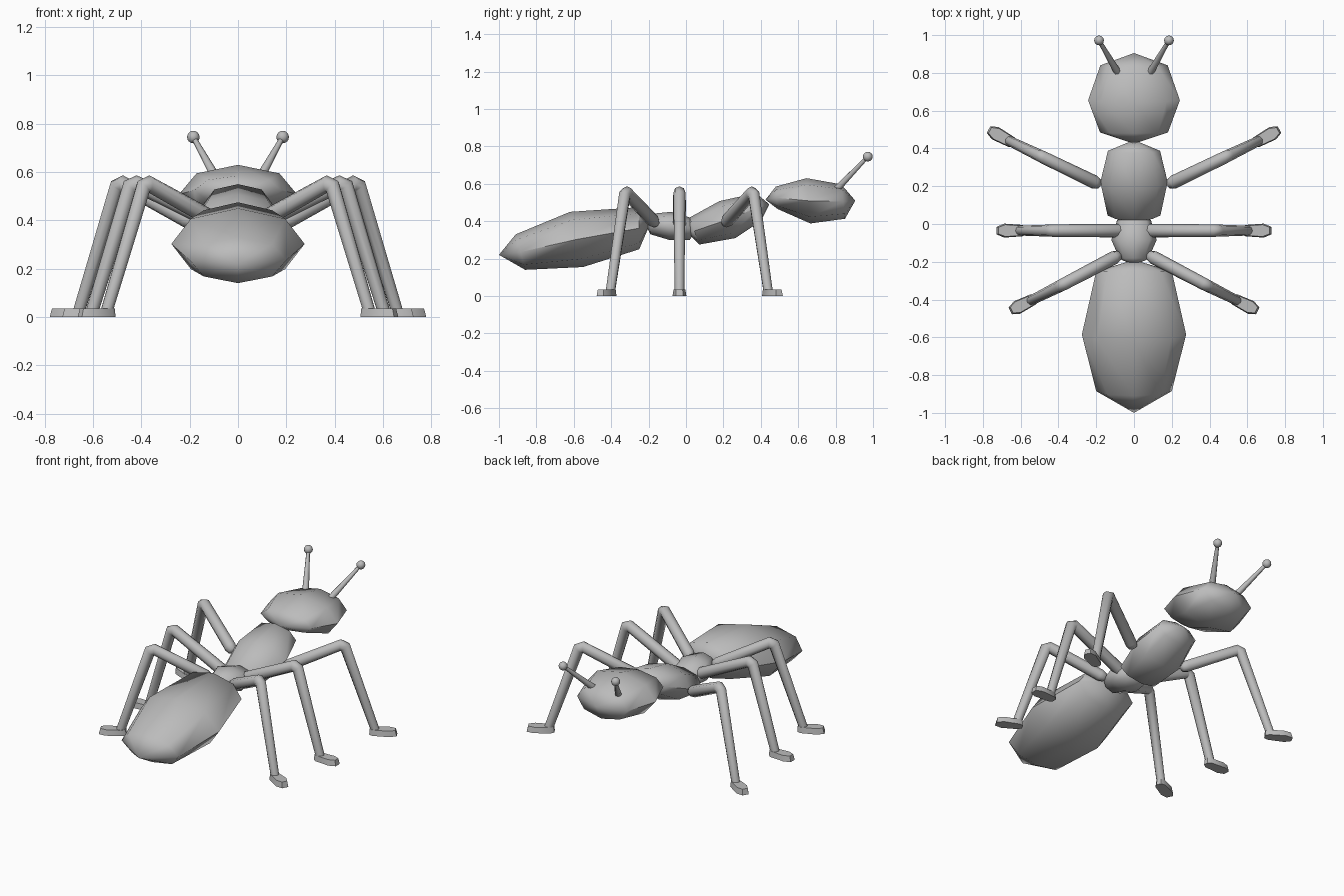
import bpy, bmesh, math
from mathutils import Vector

if "Cube" in bpy.data.objects:
    bpy.data.objects.remove(bpy.data.objects["Cube"])

grey = bpy.data.materials.new("grey")
grey.diffuse_color = (0.5, 0.5, 0.5, 1)
grey.use_nodes = True
grey.node_tree.nodes["Principled BSDF"].inputs["Base Color"].default_value = grey.diffuse_color
SIDES = 8


def finish(name, bm, angle=60, mirror=False):
    bmesh.ops.recalc_face_normals(bm, faces=bm.faces)
    me = bpy.data.meshes.new(name)
    bm.to_mesh(me)
    bm.free()
    me.materials.append(grey)
    ob = bpy.data.objects.new(name, me)
    bpy.context.collection.objects.link(ob)
    if mirror:
        ob.modifiers.new("Mirror", 'MIRROR')
    bpy.ops.object.select_all(action='DESELECT')
    ob.select_set(True)
    bpy.context.view_layer.objects.active = ob
    bpy.ops.object.shade_smooth_by_angle(angle=math.radians(angle))
    return ob


def loft(bm, rings, start=None, end=None):
    """Skin rings of (centre, side axis, up axis); the ends close to a tip or a flat cap."""
    loops = []
    for c, u, v in rings:
        loops.append([bm.verts.new(c + u * math.cos(a) + v * math.sin(a))
                      for a in (2 * math.pi * i / SIDES for i in range(SIDES))])
    for p, q in zip(loops, loops[1:]):
        for i in range(SIDES):
            j = (i + 1) % SIDES
            bm.faces.new((p[i], p[j], q[j], q[i]))
    for loop, tip in ((loops[0], start), (loops[-1], end)):
        if tip is None:
            bm.faces.new(loop)
        else:
            t = bm.verts.new(tip)
            for i in range(SIDES):
                bm.faces.new((loop[i], loop[(i + 1) % SIDES], t))


def body(name, start, rings, end):
    """Body segment; ring = (top y, top z, bottom y, bottom z, half width)."""
    bm = bmesh.new()
    rr = []
    for ty, tz, by, bz, w in rings:
        t, b = Vector((0, ty, tz)), Vector((0, by, bz))
        rr.append(((t + b) / 2, Vector((w, 0, 0)), (t - b) / 2))
    loft(bm, rr, Vector((0, *start)), Vector((0, *end)))
    finish(name, bm)


def tube(bm, pts, radii, tip=0.0):
    """Mitred tube along a path lying in one upright plane."""
    d = pts[-1] - pts[0]
    side = Vector((d.y, -d.x, 0)).normalized()
    rings = []
    for i, p in enumerate(pts):
        a = (p - pts[i - 1]).normalized() if i else (pts[1] - p).normalized()
        b = (pts[i + 1] - p).normalized() if i < len(pts) - 1 else a
        t = (a + b).normalized()
        rings.append((p, side * radii[i], side.cross(t) * radii[i] / t.dot(a)))
    start = pts[0] - (pts[1] - pts[0]).normalized() * tip if tip else None
    loft(bm, rings, start)


# body segments
body("abdomen", (-1.0, 0.22),
     [(-0.91, 0.33, -0.86, 0.14, 0.2), (-0.62, 0.45, -0.55, 0.155, 0.276),
      (-0.25, 0.475, -0.25, 0.25, 0.2)], (-0.19, 0.39))
body("waist", (-0.22, 0.39),
     [(-0.18, 0.44, -0.19, 0.33, 0.075), (-0.08, 0.45, -0.09, 0.30, 0.12),
      (0.02, 0.42, 0.02, 0.30, 0.09)], (0.06, 0.36))
body("thorax", (0.0, 0.345),
     [(0.02, 0.42, 0.07, 0.275, 0.14), (0.18, 0.508, 0.265, 0.31, 0.178),
      (0.375, 0.55, 0.40, 0.40, 0.138)], (0.445, 0.49))
body("head", (0.425, 0.515),
     [(0.48, 0.585, 0.49, 0.465, 0.18), (0.645, 0.63, 0.665, 0.388, 0.243),
      (0.83, 0.597, 0.85, 0.413, 0.178)], (0.905, 0.51))

# antennae with round ends
bm = bmesh.new()
knob = Vector((0.185, 0.972, 0.745))
tube(bm, [Vector((0.085, 0.80, 0.565)), knob], [0.02, 0.01])
res = bmesh.ops.create_uvsphere(bm, u_segments=12, v_segments=8, radius=0.026)
bmesh.ops.translate(bm, verts=res["verts"], vec=knob)
finish("antennae", bm, 60, True)


def leg_pair(name, hip, knee, ankle, toe):
    hip, knee, ankle = Vector(hip), Vector(knee), Vector(ankle)
    bm = bmesh.new()
    f, s = (knee - hip).normalized(), (ankle - knee).normalized()
    # thigh and shin in one bent tube
    tube(bm, [hip, hip + f * 0.03, knee - f * 0.022, knee + s * 0.022, ankle],
         [0.026, 0.036, 0.033, 0.032, 0.026], 0.012)
    finish(name + "_legs", bm, 60, True)
    # flat foot, narrower on top
    bm = bmesh.new()
    d = Vector((toe[0] - ankle.x, toe[1] - ankle.y, 0))
    length = d.length
    d.normalize()
    w = Vector((-d.y, d.x, 0))
    base = Vector((ankle.x, ankle.y, 0))
    outline = [(-0.035, 0.015), (-0.015, 0.03), (length - 0.04, 0.037), (length, 0.02)]
    outline += [(a, -b) for a, b in reversed(outline)]
    low = [bm.verts.new(base + d * a + w * b) for a, b in outline]
    high = [bm.verts.new(base + d * (a * 0.93) + w * (b * 0.85) + Vector((0, 0, 0.035)))
            for a, b in outline]
    bm.faces.new(low)
    bm.faces.new(high)
    for i in range(8):
        j = (i + 1) % 8
        bm.faces.new((low[i], low[j], high[j], high[i]))
    finish(name + "_feet", bm, 40, True)


# three pairs of legs
leg_pair("front", (0.185, 0.21, 0.39), (0.495, 0.36, 0.56), (0.66, 0.44, 0.02), (0.77, 0.5))
leg_pair("middle", (0.06, -0.035, 0.375), (0.44, -0.035, 0.56), (0.605, -0.035, 0.02), (0.727, -0.035))
leg_pair("rear", (0.08, -0.165, 0.39), (0.385, -0.325, 0.56), (0.545, -0.405, 0.02), (0.655, -0.46))
